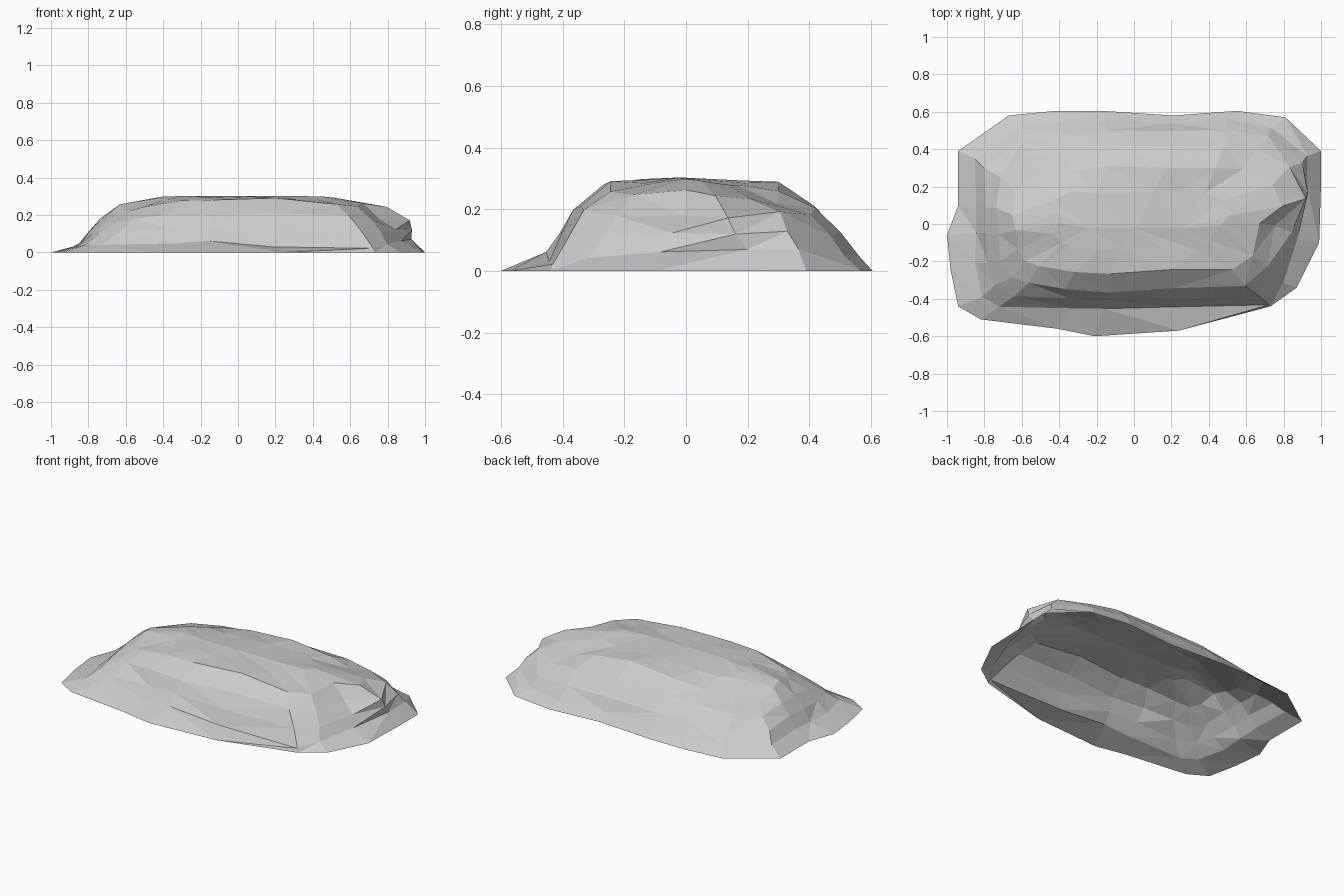
import bpy, bmesh, random
from mathutils import Vector

if "Cube" in bpy.data.objects:
    bpy.data.objects.remove(bpy.data.objects["Cube"])

random.seed(4)

# Rock columns, counter-clockwise: ground x, y / foot scale, foot height / shoulder x, y, z
COLUMNS = [
    (1.00, .22, .93, .07, .91, .13, .17), (1.00, .39, .92, .07, .83, .30, .19),
    (.81, .57, .91, .05, .65, .40, .18), (.55, .605, .92, .05, .48, .42, .205),
    (.21, .58, .92, .05, .20, .42, .21), (-.17, .605, .91, .05, -.15, .41, .20),
    (-.42, .605, .91, .05, -.38, .40, .19), (-.67, .58, .90, .05, -.58, .36, .17),
    (-.94, .39, .90, .05, -.72, .25, .16), (-.94, .10, .89, .05, -.74, .08, .18),
    (-1.0, -.06, .84, .04, -.73, -.06, .18), (-.98, -.25, .86, .04, -.71, -.20, .16),
    (-.94, -.44, .87, .04, -.66, -.28, .16), (-.82, -.51, .87, .04, -.56, -.32, .18),
    (-.41, -.56, .80, .05, -.36, -.35, .20), (-.21, -.60, .75, .06, -.15, -.36, .20),
    (.24, -.57, .78, .03, .22, -.35, .21), (.73, -.44, .98, .02, .59, -.33, .20),
    (.87, -.34, .91, .04, .71, -.22, .18), (.99, -.10, .89, .06, .76, -.01, .18),
]


def jitter(p, amount, lift=.3):
    return p + Vector((random.uniform(-1, 1), random.uniform(-1, 1),
                       random.uniform(-1, 1) * lift)) * amount


# Six stacked outlines from the ground to the flat top
rings = [[] for _ in range(6)]
for bx, by, k, fz, sx, sy, sz in COLUMNS:
    foot = Vector((bx * k, by * k, fz))
    shoulder = Vector((sx, sy, sz))
    wall = (foot + shoulder) / 2
    wall.x *= 1.02
    wall.y *= 1.02
    # Corners sag, and so does the back left of the crest
    sag = .25 * max(0, abs(sx * sy) - .1) + (.015 if sx < 0 < sy else 0)
    crest = Vector((sx * .88, sy * .73, min(sz + .08, .29) - sag))
    top = Vector((sx * .58, sy * .4 + .01, .297 - sag * .4))
    rings[0].append(Vector((bx, by, 0)))
    rings[1].append(jitter(foot, .008))
    rings[2].append(jitter(wall, .012))
    rings[3].append(jitter(shoulder, .010))
    rings[4].append(jitter(crest, .012))
    rings[5].append(jitter(top, .02, .2))

# Skin the outlines with faceted triangles, leaving the underside open
bm = bmesh.new()
loops = [[bm.verts.new(p) for p in ring] for ring in rings]
n = len(COLUMNS)
for low, high in zip(loops, loops[1:]):
    for i in range(n):
        j = (i + 1) % n
        a, b, c, d = low[i], low[j], high[j], high[i]
        if (a.co - c.co).length < (b.co - d.co).length:
            bm.faces.new((a, b, c))
            bm.faces.new((a, c, d))
        else:
            bm.faces.new((a, b, d))
            bm.faces.new((b, c, d))

# Close the top with a short ridge
ridge = [bm.verts.new((x, -.02, .303)) for x in (.27, 0, -.25)]
near = [min(ridge, key=lambda r: abs(r.co.x - v.co.x)) for v in loops[-1]]
for i in range(n):
    j = (i + 1) % n
    bm.faces.new((loops[-1][i], loops[-1][j], near[i]))
    if near[i] is not near[j]:
        bm.faces.new((loops[-1][j], near[j], near[i]))

mesh = bpy.data.meshes.new("rock")
bm.to_mesh(mesh)
bm.free()
rock = bpy.data.objects.new("rock", mesh)
bpy.context.collection.objects.link(rock)
